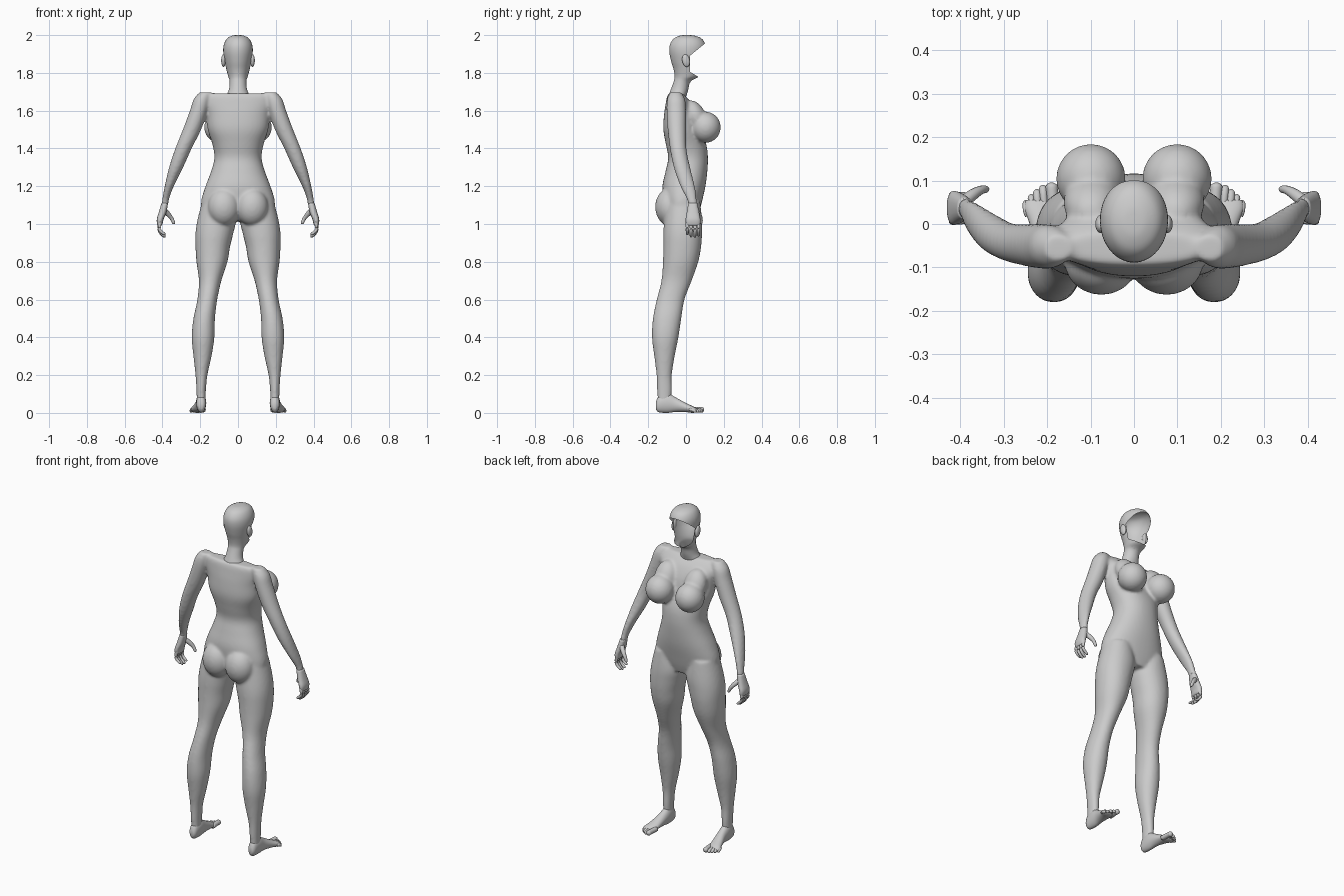
import bpy, bmesh, math
from mathutils import Vector, Matrix

if "Cube" in bpy.data.objects:
    bpy.data.objects.remove(bpy.data.objects["Cube"])

grey = bpy.data.materials.new("plain grey")
grey.diffuse_color = (0.6, 0.6, 0.6, 1)
grey.use_nodes = True
grey.node_tree.nodes["Principled BSDF"].inputs["Base Color"].default_value = grey.diffuse_color


def smooth_rows(rows, n=4):
    """Catmull-Rom interpolation between rows of numbers."""
    out = []
    for i in range(len(rows) - 1):
        a, b, c, d = (rows[max(0, min(len(rows) - 1, i + k))] for k in (-1, 0, 1, 2))
        for j in range(n):
            t = j / n
            out.append([0.5 * (2 * q + (r - p) * t + (2 * p - 5 * q + 4 * r - s) * t * t
                               + (3 * q - p - 3 * r + s) * t ** 3)
                        for p, q, r, s in zip(a, b, c, d)])
    out.append(list(rows[-1]))
    return out


def skin(bm, rings, side, seg, power=2.0):
    """Closed tube through (centre, half axis, half axis) rings."""
    loops = []
    for c, u, v in rings:
        loop = []
        for k in range(seg):
            a = 2 * math.pi * k / seg
            ca, sa = math.cos(a), math.sin(a)
            p = c + u * math.copysign(abs(ca) ** (2 / power), ca) \
                  + v * math.copysign(abs(sa) ** (2 / power), sa)
            loop.append(bm.verts.new((p.x * side, p.y, p.z)))
        loops.append(loop)
    for a, b in zip(loops, loops[1:]):
        for k in range(seg):
            m = (k + 1) % seg
            bm.faces.new((a[k], a[m], b[m], b[k]))
    bm.faces.new(loops[0][::-1])
    bm.faces.new(loops[-1])


def slices(bm, rows, side=1, axis="z", seg=32, power=2.0):
    """Rows of (x min, x max, low, high, position along the axis)."""
    rings = []
    for x0, x1, l, h, t in smooth_rows(rows):
        m = (l + h) / 2
        c = Vector(((x0 + x1) / 2, m, t) if axis == "z" else ((x0 + x1) / 2, t, m))
        w = Vector((0, (h - l) / 2, 0) if axis == "z" else (0, 0, (h - l) / 2))
        rings.append((c, Vector(((x1 - x0) / 2, 0, 0)), w))
    skin(bm, rings, side, seg, power)


def digit(bm, pts, side):
    """Finger or toe along points of (x, y, z, radius)."""
    rows = smooth_rows(pts)
    rings = []
    for i, r in enumerate(rows):
        d = Vector(rows[min(i + 1, len(rows) - 1)][:3]) - Vector(rows[max(i - 1, 0)][:3])
        q = d.to_track_quat("Z", "Y")
        rings.append((Vector(r[:3]), q @ Vector((r[3], 0, 0)), q @ Vector((0, r[3], 0))))
    skin(bm, rings, side, 12)


def ball(bm, centre, radii, side=1, tilt=0):
    m = Matrix.Translation((centre[0] * side, centre[1], centre[2])) \
        @ Matrix.Rotation(tilt, 4, "X") @ Matrix.Diagonal((*radii, 1))
    bmesh.ops.create_uvsphere(bm, u_segments=32, v_segments=20, radius=1, matrix=m)


def finish(bm, name, fix=True):
    if fix:
        bmesh.ops.recalc_face_normals(bm, faces=bm.faces)
    for f in bm.faces:
        f.smooth = True
    me = bpy.data.meshes.new(name)
    bm.to_mesh(me)
    bm.free()
    me.materials.append(grey)
    ob = bpy.data.objects.new(name, me)
    bpy.context.collection.objects.link(ob)
    return ob


# Body: torso, legs and arms fused into one skin
bm = bmesh.new()
torso = [(.12, -.08, .055, 1.015), (.185, -.115, .07, 1.06), (.195, -.122, .085, 1.12),
         (.172, -.125, .103, 1.2), (.142, -.108, .113, 1.28), (.125, -.094, .116, 1.35),
         (.135, -.106, .108, 1.42), (.16, -.12, .08, 1.5), (.17, -.116, .06, 1.58),
         (.19, -.107, .03, 1.64), (.185, -.1, 0, 1.675), (.165, -.09, -.02, 1.692)]
slices(bm, [(-w, w, a, b, z) for w, a, b, z in torso], seg=48, power=2.2)
leg = [(.03, .19, -.1, .075, 1.12), (.012, .215, -.115, .085, 1.02), (.025, .225, -.12, .085, .95),
       (.042, .225, -.12, .08, .88), (.056, .22, -.122, .065, .8), (.088, .207, -.13, .03, .7),
       (.11, .215, -.155, -.008, .6), (.122, .236, -.175, -.025, .5), (.125, .245, -.18, -.04, .4),
       (.14, .236, -.168, -.06, .3), (.162, .225, -.156, -.075, .2), (.17, .22, -.153, -.075, .12),
       (.172, .218, -.15, -.08, .06)]
arm = [(.14, .205, -.085, -.025, 1.697), (.145, .235, -.1, -.005, 1.66), (.16, .255, -.103, 0, 1.6),
       (.195, .292, -.097, 0, 1.5), (.245, .332, -.085, .002, 1.4), (.29, .365, -.065, .022, 1.3),
       (.34, .388, -.03, .047, 1.2), (.365, .401, .005, .057, 1.13), (.37, .405, .012, .06, 1.09)]
for s in (1, -1):
    slices(bm, leg, s, power=2.1)
    slices(bm, arm, s)
    ball(bm, (.075, -.085, 1.09), (.085, .078, .1), s)           # seat
    ball(bm, (.099, .104, 1.512), (.08, .08, .082), s)           # bust
    ball(bm, (.097, .05, 1.57), (.065, .055, .09), s, 0.45)      # upper bust slope
body = finish(bm, "body")
rm = body.modifiers.new("fuse", "REMESH")
rm.mode = "VOXEL"
rm.voxel_size = 0.008
rm.use_smooth_shade = True
sm = body.modifiers.new("soften", "SMOOTH")
sm.factor = 0.5
sm.iterations = 6

# Hands: palm, four curled fingers and a thumb
palm = [(.37, .405, .012, .06, 1.11), (.38, .42, .004, .07, 1.06), (.394, .43, -.002, .076, 1.025),
        (.4, .428, 0, .075, 1.0), (.406, .424, .006, .068, .992)]
for s, label in ((1, "right"), (-1, "left")):
    bm = bmesh.new()
    slices(bm, palm, s, seg=20, power=2.4)
    for y, k in ((.007, .8), (.027, .97), (.047, 1.0), (.066, .9)):
        digit(bm, [(.412, y, 1.01, .009), (.417, y, 1 - .03 * k, .009), (.406, y, 1 - .052 * k, .008),
                   (.39, y, 1 - .066 * k, .007), (.384, y, 1 - .07 * k, .002)], s)
    digit(bm, [(.392, .05, 1.075, .014), (.37, .068, 1.052, .013), (.352, .078, 1.03, .01),
               (.34, .08, 1.006, .008), (.337, .08, .999, .002)], s)
    finish(bm, label + "_hand")

# Feet: heel to ball of the foot, then five toes
foot = [(.183, .207, .02, .055, -.16), (.172, .218, .004, .088, -.145), (.168, .222, .0, .105, -.1),
        (.17, .225, .005, .082, -.055), (.174, .24, .004, .052, 0), (.178, .252, 0, .036, .035),
        (.186, .248, .004, .024, .055)]
toes = [(.188, .095, .014), (.208, .09, .009), (.222, .08, .009), (.235, .069, .008), (.247, .055, .008)]
for s, label in ((1, "right"), (-1, "left")):
    bm = bmesh.new()
    slices(bm, foot, s, "y", seg=24)
    for x, y, r in toes:
        digit(bm, [(x - .004, .02, .017, r), (x, y - .025, .017, r), (x + .001, y - .007, r + .001, r),
                   (x + .001, y, r, r * .3)], s)
    finish(bm, label + "_foot")

# Head and neck: a hollow shell with the face area left open
bm = bmesh.new()
head = [(.075, -.1, -.005, 1.66), (.05, -.083, .01, 1.705), (.044, -.065, .025, 1.755),
        (.052, -.06, .072, 1.782), (.062, -.066, .095, 1.82), (.07, -.078, .1, 1.86),
        (.078, -.088, .105, 1.91), (.075, -.085, .103, 1.95), (.058, -.064, .082, 1.982),
        (.03, -.032, .045, 1.997), (.006, -.004, .012, 2.0)]
slices(bm, [(-w, w, a, b, z) for w, a, b, z in head], seg=48)
bmesh.ops.recalc_face_normals(bm, faces=bm.faces)
for co, no in (((0, .022, 1.85), (0, 1, 0)), ((0, .02, 1.89), (0, -.82, 1)), ((0, .03, 1.8), (0, .6, 1))):
    bmesh.ops.bisect_plane(bm, geom=bm.verts[:] + bm.edges[:] + bm.faces[:],
                           plane_co=co, plane_no=no)
gone = []
for f in bm.faces:
    c = f.calc_center_median()
    if c.y > .022 and 1.8 - .6 * (c.y - .03) < c.z < 1.89 + .82 * (c.y - .02):
        gone.append(f)
bmesh.ops.delete(bm, geom=gone, context="FACES")
finish(bm, "head_shell", fix=False)

# Ears
for s, label in ((1, "right"), (-1, "left")):
    bm = bmesh.new()
    ball(bm, (.077, 0, 1.865), (.012, .02, .034), s, 0.2)
    finish(bm, label + "_ear")
